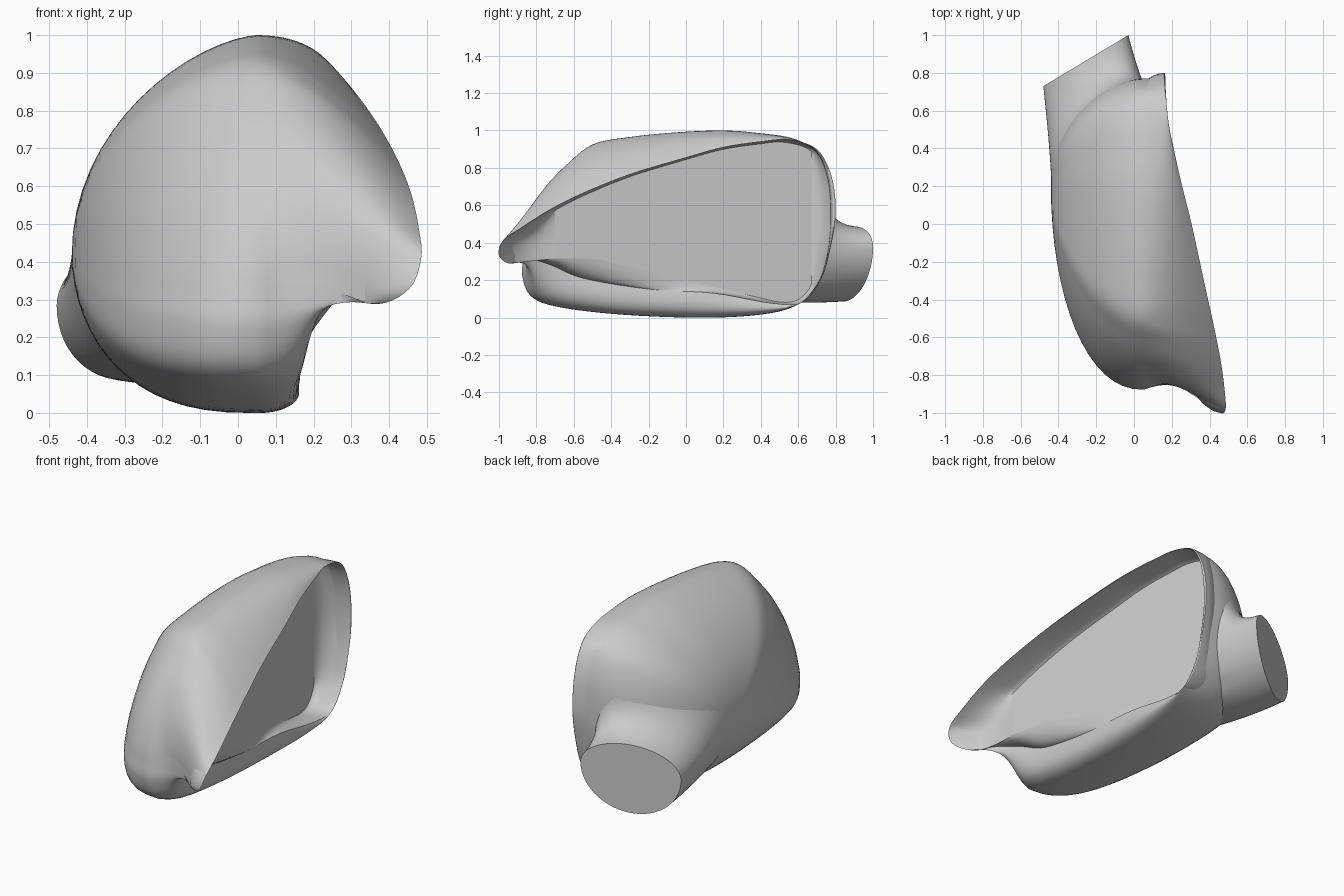
import bpy, bmesh, math
from mathutils import Vector
from mathutils.bvhtree import BVHTree

cube = bpy.data.objects.get("Cube")
if cube:
    bpy.data.objects.remove(cube, do_unlink=True)

grey = bpy.data.materials.new("plain grey")
grey.use_nodes = True
colour = (0.6, 0.6, 0.6, 1)
grey.diffuse_color = colour
grey.node_tree.nodes["Principled BSDF"].inputs["Base Color"].default_value = colour


def smooth_loop(points, steps):
    """Closed spline passing through every point."""
    out, n = [], len(points)
    for i in range(n):
        a, b, c, d = (points[(i + k) % n] for k in (-1, 0, 1, 2))
        for s in range(steps):
            t = s / steps
            out.append(b + 0.5 * t * (c - a + t * (2 * a - 5 * b + 4 * c - d
                                                   + t * (3 * (b - c) + d - a))))
    return out


def clamp(value, low, high):
    return max(low, min(high, value))


def curved_rings(start, bend, end, steps):
    """Rings sweeping from one loop to another along bent paths."""
    return [[(1 - t) ** 2 * s + 2 * t * (1 - t) * b + t * t * e
             for s, b, e in zip(start, bend, end)]
            for t in (k / steps for k in range(steps + 1))]


def loft(name, rings, start=None, end=None, angle=40):
    """Skin closed rings, with optional fan points closing the ends."""
    bm = bmesh.new()
    loops = [[bm.verts.new(p) for p in ring] for ring in rings]
    n = len(loops[0])
    for a, b in zip(loops, loops[1:]):
        for i in range(n):
            j = (i + 1) % n
            bm.faces.new((a[i], a[j], b[j], b[i]))
    for tip, loop in ((start, loops[0]), (end, loops[-1])):
        if tip:
            v = bm.verts.new(tip)
            for i in range(n):
                bm.faces.new((loop[i], loop[(i + 1) % n], v))
    bmesh.ops.recalc_face_normals(bm, faces=bm.faces)
    tree = BVHTree.FromBMesh(bm)
    mesh = bpy.data.meshes.new(name)
    bm.to_mesh(mesh)
    bm.free()
    mesh.materials.append(grey)
    obj = bpy.data.objects.new(name, mesh)
    bpy.context.collection.objects.link(obj)
    bpy.ops.object.select_all(action="DESELECT")
    obj.select_set(True)
    bpy.context.view_layer.objects.active = obj
    bpy.ops.object.shade_smooth_by_angle(angle=math.radians(angle))
    return tree


# Widest outline of the shell (y, z)
outline = [(.77, .5), (.76, .72), (.7, .88), (.58, .955), (.4, .985), (.2, 1),
           (-.05, .99), (-.3, .965), (-.5, .925), (-.62, .82), (-.72, .7),
           (-.8, .56), (-.85, .42), (-.87, .31), (-.875, .22), (-.83, .115),
           (-.7, .06), (-.4, .02), (0, 0), (.35, .01), (.58, .06), (.7, .18),
           (.75, .33)]
# Matching points on the rim of the opening (x, y, z)
rim_points = [(.16, .8, .55), (.16, .78, .75), (.165, .7, .9), (.18, .55, .95),
              (.21, .4, .94), (.255, .2, .91), (.305, 0, .855), (.37, -.3, .765),
              (.425, -.55, .665), (.46, -.73, .575), (.48, -.88, .48),
              (.485, -.98, .41), (.455, -1, .33), (.37, -.94, .288),
              (.255, -.86, .318), (.19, -.72, .28), (.165, -.55, .21),
              (.16, -.2, .152), (.155, .15, .13), (.155, .45, .078),
              (.155, .62, .08), (.155, .72, .2), (.16, .77, .36)]
STEPS = 5
widest = smooth_loop([Vector((.05, y, z)) for y, z in outline], STEPS)
rim = smooth_loop([Vector(p) for p in rim_points], STEPS)

# Rounded outer shell, leaner towards the top
pole = Vector((-.44, .2, .42))
rings = []
for k in range(1, 16):
    a = math.pi / 2 * k / 16
    ring = []
    for p in widest:
        power = 1 + .3 * (p.z - pole.z) / .58
        spoke = pole.lerp(p, math.sin(a))
        spoke.x = .05 - .49 * math.cos(a) ** power
        ring.append(spoke)
    rings.append(ring)

# Flare to the rim: a ridge on the upper front, a hollow below it
bends = []
for e in widest:
    front = clamp((-.5 - e.y) / .3, 0, 1)
    hollow = min(.35 * (.55 - e.z), .06)
    bends.append(e + Vector((.14 + .03 * front, front * hollow,
                             front * .1 * max(e.z - .2, 0))))
shell = loft("mirror_shell", rings + curved_rings(widest, bends, rim, 12), start=pole)


# Recessed lining between the rim and the glass
def on_glass(y, z):
    return Vector((.14 - .19 * y, y, z))


inner = []
for p in rim:
    y = clamp(p.y * .96, -.7, .67)
    z = max(.5 + (p.z - .5) * .97, min(.2 - .24 * y, .315))
    inner.append(on_glass(y, z))
lining = []
for k in range(7):
    a = math.pi / 2 * k / 6
    across, deep = 1 - math.cos(a), math.sin(a) ** 1.2
    lining.append([Vector((r.x + (i.x - r.x) * deep,
                           r.y + (i.y - r.y) * across,
                           r.z + (i.z - r.z) * across)) for r, i in zip(rim, inner)])
loft("inner_lining", lining)

# Flat glass panel
loft("mirror_glass", [inner], end=on_glass(0, .5))


# Mounting stalk: fillets out of the shell and narrows to a flat D-shaped end
def d_ring(centre, side, up, down):
    ring = []
    for i in range(60):
        a = math.tau * i / 60
        height = math.sin(a) * (up if math.sin(a) > 0 else down)
        ring.append(centre + side * math.cos(a) + Vector((0, 0, height)))
    return ring


tip = Vector((-.255, .865, .33))
end_ring = d_ring(tip, Vector((.225, .135, .045)), .15, .24)
neck = d_ring(Vector((-.22, .66, .335)), Vector((.235, .17, .03)), .17, .26)
spread = d_ring(Vector((-.21, .54, .35)), Vector((.25, .31, .02)), .36, .31)
root = [shell.find_nearest(p)[0] for p in spread]
loft("mounting_stalk", curved_rings(root, neck, end_ring, 14), end=tip)
